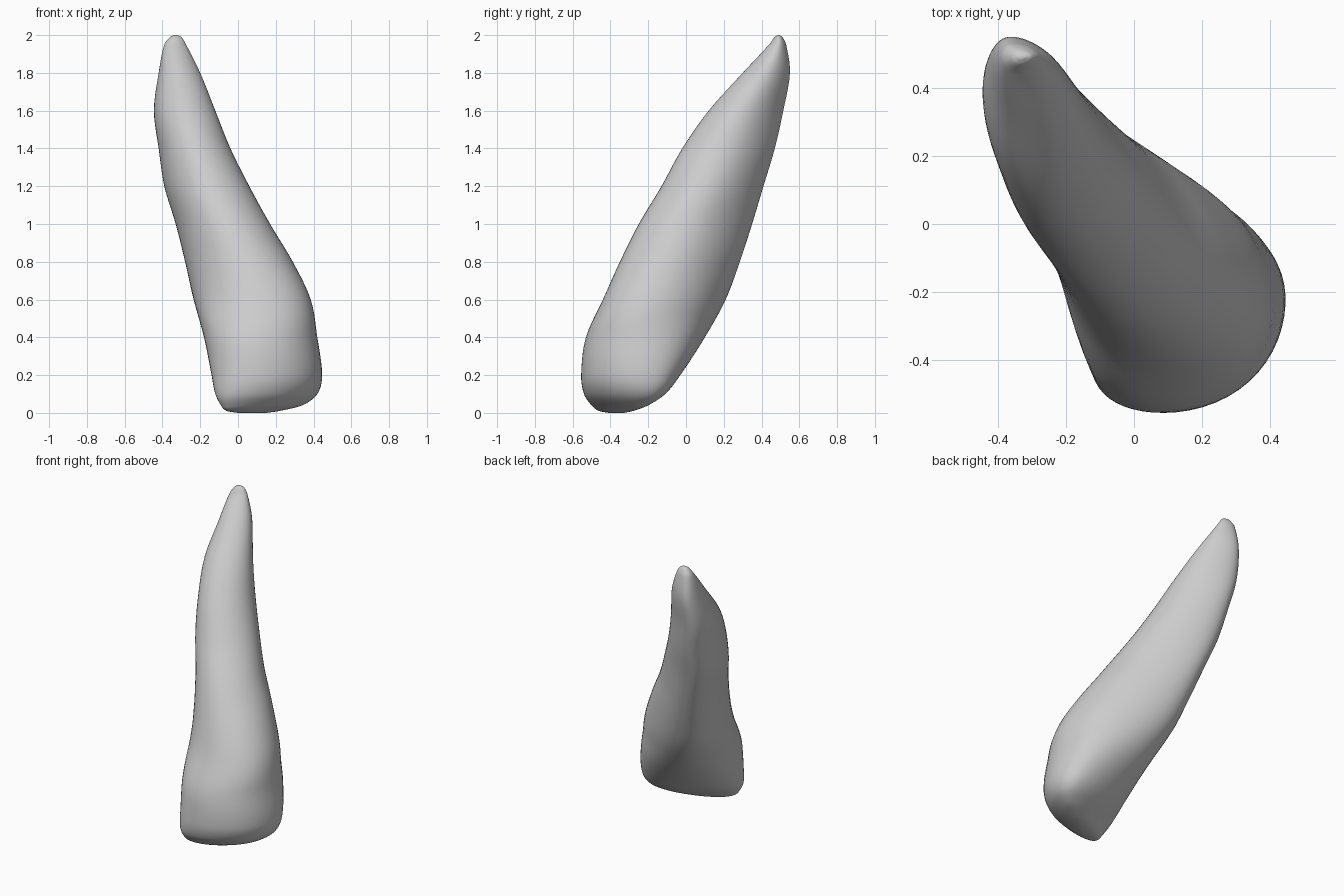
import bpy
import bmesh
import math
from mathutils import Vector

cube = bpy.data.objects.get("Cube")
if cube:
    bpy.data.objects.remove(cube, do_unlink=True)

SIDES = 56        # points around each cross-section
STEPS = 5         # rings between two key sections

# Key sections: height, x min, x max, y min, y max, breadth / depth ratio
SECTIONS = [
    (0.0, 0.0, 0.15, -0.41, -0.33, 2.5),
    (0.01, -0.06, 0.22, -0.46, -0.28, 2.5),
    (0.04, -0.09, 0.34, -0.5, -0.2, 2.2),
    (0.1, -0.12, 0.42, -0.54, -0.11, 1.75),
    (0.2, -0.14, 0.445, -0.555, -0.03, 1.4),
    (0.4, -0.18, 0.42, -0.53, 0.1, 1.07),
    (0.6, -0.235, 0.385, -0.44, 0.21, 0.81),
    (0.8, -0.28, 0.29, -0.35, 0.285, 0.7),
    (1.0, -0.33, 0.17, -0.25, 0.35, 0.66),
    (1.2, -0.39, 0.06, -0.13, 0.41, 0.69),
    (1.4, -0.42, -0.04, -0.02, 0.47, 0.72),
    (1.6, -0.445, -0.12, 0.12, 0.515, 0.74),
    (1.8, -0.42, -0.2, 0.3, 0.55, 0.79),
    (1.95, -0.39, -0.275, 0.44, 0.53, 0.95),
    (1.99, -0.36, -0.3, 0.47, 0.51, 1.0),
    (2.0, -0.34, -0.32, 0.485, 0.495, 1.0),
]


def tangent(i):
    """Slope of every section value against height at key section i."""
    a = SECTIONS[max(i - 1, 0)]
    b = SECTIONS[min(i + 1, len(SECTIONS) - 1)]
    return [(q - p) / (b[0] - a[0]) for p, q in zip(a, b)]


def blend(i, t):
    """Smooth section between key sections i and i + 1."""
    a, b = SECTIONS[i], SECTIONS[i + 1]
    gap = b[0] - a[0]
    smooth = t * t * (3 - 2 * t)
    rise = t * (1 - t) ** 2 * gap
    fall = t * t * (t - 1) * gap
    return [p + (q - p) * smooth + rise * m + fall * n
            for p, q, m, n in zip(a, b, tangent(i), tangent(i + 1))]


def clamp(value, low, high):
    return max(low, min(high, value))


def fit(values, low, high):
    """Stretch a list of coordinates to span low..high."""
    small, big = min(values), max(values)
    return [low + (v - small) * (high - low) / (big - small) for v in values]


def outline(section):
    """Egg-shaped ring, turned diagonally, narrower towards the back."""
    z, x0, x1, y0, y1, ratio = section
    taper = 0.2 * clamp(z / 0.4, 0, 1)
    skew = 0.12 * clamp((z - 0.25) / 0.25, -1, 1)
    bulge = 0.22 * clamp((0.9 - z) / 0.4, 0, 1)
    xs, ys = [], []
    for k in range(SIDES):
        angle = math.tau * k / SIDES
        depth, side = math.sin(angle), math.cos(angle)
        across = ratio * (side * (1 - taper * depth) - skew * side ** 2)
        # The crown swells on its outer face
        depth -= bulge * max(0, -depth) ** 3
        xs.append(across - depth)
        ys.append(across + depth)
    return [Vector((x, y, z)) for x, y in zip(fit(xs, x0, x1), fit(ys, y0, y1))]


# Enamel material
enamel = bpy.data.materials.new("light_grey_enamel")
enamel.use_nodes = True
colour = (0.6, 0.6, 0.6, 1)
enamel.diffuse_color = colour
enamel.node_tree.nodes["Principled BSDF"].inputs["Base Color"].default_value = colour

# Crown and root lofted as one closed skin
sections = [blend(i, s / STEPS) for i in range(len(SECTIONS) - 1) for s in range(STEPS)]
sections.append(SECTIONS[-1])
bm = bmesh.new()
rings = [[bm.verts.new(p) for p in outline(s)] for s in sections]
for lower, upper in zip(rings, rings[1:]):
    for k in range(SIDES):
        n = (k + 1) % SIDES
        bm.faces.new((lower[k], lower[n], upper[n], upper[k]))
bm.faces.new(rings[0][::-1])
bm.faces.new(rings[-1])
bmesh.ops.recalc_face_normals(bm, faces=bm.faces)
mesh = bpy.data.meshes.new("tooth")
bm.to_mesh(mesh)
bm.free()
mesh.materials.append(enamel)
mesh.shade_smooth()
tooth = bpy.data.objects.new("tooth", mesh)
bpy.context.collection.objects.link(tooth)
